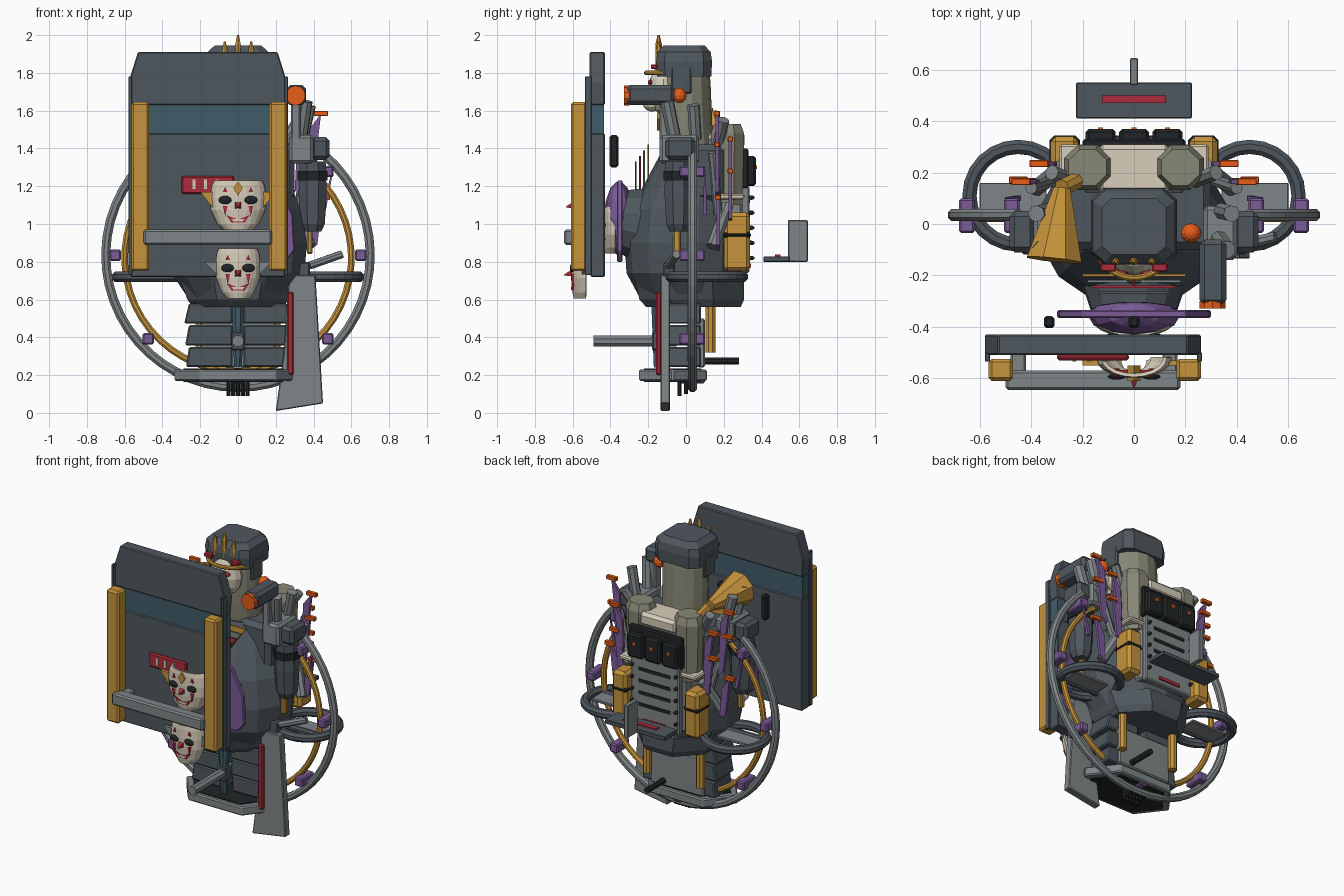
import bpy, bmesh
from math import sin, cos, pi, sqrt, radians
from mathutils import Vector

def col(name, r, g, b):
    m = bpy.data.materials.new(name)
    m.diffuse_color = ((r/255)**2.2, (g/255)**2.2, (b/255)**2.2, 1)
    return m
DARK = col("dark_steel", 80, 88, 94)
STEEL = col("steel", 126, 132, 134)
BLACK = col("black", 38, 41, 43)
GOLD = col("ochre", 196, 146, 62)
PURP = col("purple", 122, 92, 150)
BONE = col("bone", 214, 204, 184)
OLIVE = col("olive", 134, 134, 118)
RED = col("red", 172, 48, 62)
ORNG = col("orange", 230, 92, 30)
BLUE = col("window_blue", 66, 92, 104)

def make(name, verts, faces, mat, bevel=0):
    me = bpy.data.meshes.new(name)
    bm = bmesh.new()
    vs = [bm.verts.new(v) for v in verts]
    for f in faces:
        bm.faces.new([vs[i] for i in f])
    bmesh.ops.recalc_face_normals(bm, faces=bm.faces)
    bm.to_mesh(me); bm.free()
    me.materials.append(mat)
    o = bpy.data.objects.new(name, me)
    bpy.context.collection.objects.link(o)
    if bevel:
        b = o.modifiers.new("bevel", 'BEVEL'); b.width = bevel; b.segments = 1
    return o

def stack(name, rings, mat, bevel=0, closed=False):
    # skin a list of equal-sized point rings
    n, m = len(rings[0]), len(rings)
    f = [(i*n+j, i*n+(j+1) % n, (i+1) % m*n+(j+1) % n, (i+1) % m*n+j)
         for i in range(m if closed else m-1) for j in range(n)]
    if not closed:
        f += [tuple(range(n)), tuple(range((m-1)*n, m*n))]
    return make(name, [p for r in rings for p in r], f, mat, bevel)

def box(name, x0, x1, y0, y1, z0, z1, mat=STEEL, bevel=0.008):
    return stack(name, [[(x0, y0, z), (x1, y0, z), (x1, y1, z), (x0, y1, z)] for z in (z0, z1)], mat, bevel)

def prism(name, pts, y0, y1, mat=STEEL, bevel=0):
    return stack(name, [[(x, y, z) for x, z in pts] for y in (y0, y1)], mat, bevel)

def loft(name, levels, mat, n=12, cx=0):
    # levels: z, x radius, y radius, y centre
    return stack(name, [[(cx+rx*cos(2*pi*(k+.5)/n), cy+ry*sin(2*pi*(k+.5)/n), z) for k in range(n)]
                        for z, rx, ry, cy in levels], mat)

def rod(name, p, q, r, mat=STEEL, r2=None, n=8):
    p, q = Vector(p), Vector(q)
    rot = (q-p).to_track_quat('Z', 'Y')
    return stack(name, [[c+rot @ Vector((s*cos(2*pi*(k+.5)/n), s*sin(2*pi*(k+.5)/n), 0)) for k in range(n)]
                        for c, s in ((p, r), (q, r if r2 is None else r2))], mat)

def ball(name, c, r, mat):
    rings = [[(c[0]+r[0]*sin(a)*cos(2*pi*k/12), c[1]+r[1]*sin(a)*sin(2*pi*k/12), c[2]-r[2]*cos(a))
              for k in range(12)] for a in (.2, .6, 1.1, 1.57, 2.04, 2.54, 2.94)]
    return stack(name, rings, mat)

def hoop(name, c, r, t, mat, axis, a0=0, a1=360, n=40):
    # octagonal-section ring or arc, axis 'y' (upright) or 'z' (flat)
    full = a1-a0 == 360
    rings = []
    for i in range(n if full else n+1):
        a = radians(a0+(a1-a0)*i/n)
        ring = []
        for k in range(8):
            b = 2*pi*(k+.5)/8
            u, w = r+t*cos(b), t*sin(b)
            ring.append((c[0]+u*cos(a), c[1]+w, c[2]+u*sin(a)) if axis == 'y'
                        else (c[0]+u*cos(a), c[1]+u*sin(a), c[2]+w))
        rings.append(ring)
    return stack(name, rings, mat, closed=full)

def mask(tag, z, y, w, h, d):
    # curved face shell with painted features
    rows = [(-.5, .5), (-.38, .72), (-.1, .96), (.15, 1), (.38, .94), (.48, .85)]
    v = [(w*s*sin(a), y-d*(.6+.4*s)*cos(a), z+h*t) for t, s in rows for a in [pi*(k/10-.5) for k in range(11)]]
    f = [(i*11+j, i*11+j+1, i*11+12+j, i*11+11+j) for i in range(5) for j in range(10)]
    o = make(tag+"_shell", v, f, BONE)
    o.modifiers.new("thick", 'SOLIDIFY').thickness = .014
    fy = lambda x: y-d*sqrt(max(0, 1-(x/w)**2))
    for sx in (1, -1):
        x = sx*w*.45
        ball(tag+"_eye", (x, fy(x)-.002, z+.1*h), (.036, .012, .022), BLACK)
        for dz in (-.02, .26):
            prism(tag+"_tear", [(x-.012, z+dz*h), (x+.012, z+dz*h), (x, z+(dz-.2 if dz < 0 else dz+.1)*h)],
                  fy(x)-.004, fy(x)+.03, RED)
    prism(tag+"_mouth", [(-.06, z-.2*h), (0, z-.28*h), (.06, z-.2*h), (.035, z-.34*h), (-.035, z-.34*h)],
          y-d*.96, y-d*.6, RED)
    prism(tag+"_teeth", [(-.035, z-.27*h), (.035, z-.27*h), (.025, z-.32*h), (-.025, z-.32*h)], y-d*.99, y-d*.6, BONE)
    rod(tag+"_nose", (0, y-d+.01, z), (0, y-d-.035, z-.01), .026, RED, .004, 4)

# great shield on the front
prism("shield_lower", [(-.57, .72), (.25, .72), (.25, 1.48), (-.57, 1.48)], -.505, -.43, DARK, .006)
prism("shield_window", [(-.57, 1.48), (.25, 1.48), (.25, 1.63), (-.57, 1.63)], -.5, -.435, BLUE)
prism("shield_upper", [(-.57, 1.63), (.25, 1.63), (.26, 1.75), (.21, 1.91), (-.53, 1.91), (-.58, 1.75)], -.51, -.43, DARK, .006)
for x, e in ((-.52, -.57), (.21, .255)):
    box("shield_post", x-.045, x+.05, -.61, -.525, .75, 1.645, GOLD, .012)
    box("shield_edge_strip", e-.009, e+.009, -.535, -.5, .73, 1.78, DARK, .003)
box("shield_bar", -.5, .18, -.645, -.57, .89, .97, STEEL, .01)
for x in (-.45, .14):
    box("shield_bar_bracket", x-.03, x+.03, -.58, -.5, .9, .96)
box("shield_red_plate", -.3, -.02, -.53, -.505, 1.16, 1.255, RED)
for k in range(3):
    box("plate_slit", -.24+k*.06, -.225+k*.06, -.535, -.525, 1.185, 1.235, BONE, 0)
for x in (-.33, 0):
    box("shield_grip", x-.021, x+.021, -.405, -.358, 1.3, 1.47, BLACK, .01)

# masks on shield and round belly mask
mask("upper_mask", 1.1, -.52, .15, .27, .08)
mask("lower_mask", .74, -.53, .12, .27, .08)
prism("forehead_gem", [(-.025, 1.19), (0, 1.15), (.025, 1.19), (0, 1.225)], -.61, -.55, GOLD)
for s in (1, -1):
    prism("upper_mask_horn", [(s*.12, 1.07), (s*.2, 1.17), (s*.11, 1.17)], -.55, -.53, GOLD)
    prism("lower_mask_ear", [(s*.1, .72), (s*.18, .8), (s*.1, .8)], -.55, -.53, STEEL)
prism("belly_collar", [(-.25, .8), (.25, .8), (.3, .86), (.29, 1.05), (.2, 1.23), (-.2, 1.23), (-.29, 1.05), (-.3, .86)],
      -.365, -.335, PURP, .006)
rod("belly_mount", (0, -.34, 1.02), (0, -.25, 1.0), .17, DARK, .2, 12)
ball("belly_hood", (0, -.355, 1.03), (.18, .08, .195), PURP)
mask("belly_mask", .97, -.375, .16, .25, .065)

# pot-shaped body and chest
loft("body", [(.57, .2, .2, .02), (.62, .28, .27, .02), (.74, .36, .31, -.005), (.9, .375, .32, -.005),
              (1.08, .34, .29, 0), (1.25, .27, .22, .02), (1.4, .2, .15, .03)], DARK, 14)
loft("body_rim", [(.56, .26, .27, .04), (.6, .29, .3, .03), (.7, .33, .31, .02)], DARK, 8)
box("chest", -.3, .3, -.1, .2, 1.12, 1.42, DARK, .03)
for k in range(4):
    prism("ruff_plate", [(-.2+k*.02, 1.42-k*.03), (.2-k*.02, 1.42-k*.03), (0, 1.14)], -.205-k*.022, -.195-k*.022,
          (GOLD, STEEL, RED, DARK)[k])

# head, helmet, face and crown
loft("head", [(1.4, .145, .13, .02), (1.5, .15, .13, .01), (1.75, .15, .13, 0), (1.85, .14, .12, 0)], OLIVE, 14)
stack("helmet", [[(a*.168*k, -.01+b*.148*k, z) for a, b in
                  ((1, .7), (.7, 1), (-.7, 1), (-1, .7), (-1, -.7), (-.7, -1), (.7, -1), (1, -.7))]
                 for z, k in ((1.78, .97), (1.86, 1), (1.91, .95), (1.945, .74))], DARK)
ball("face", (0, -.12, 1.71), (.11, .08, .13), BONE)
ball("snout", (0, -.18, 1.64), (.055, .05, .045), BONE)
rod("face_nose", (0, -.19, 1.72), (0, -.24, 1.7), .022, RED, .005, 4)
hoop("brow_band", (0, -.06, 1.8), .15, .013, GOLD, 'z', 200, 340, 12)
for s in (1, -1):
    box("ear_flap", s*.155-.012, s*.155+.012, -.08, .03, 1.69, 1.83, DARK)
    ball("face_eye", (s*.05, -.19, 1.75), (.026, .012, .015), RED)
    box("eye_lamp", s*.1-.03, s*.1+.03, -.185, -.15, 1.82, 1.845, RED, .005)
for x, t in ((-.07, 1.965), (0, 2.0), (.07, 1.965)):
    rod("crown_spike_base", (x, -.145, 1.84), (x, -.145, t-.05), .016, GOLD, .017, 6)
    rod("crown_spike_tip", (x, -.145, t-.05), (x, -.145, t), .017, GOLD, .006, 6)

# scope on one shoulder, horn on the other
box("scope_body", .255, .36, -.315, -.06, 1.63, 1.735, DARK, .02)
rod("scope_lens", (.305, -.328, 1.68), (.305, -.3, 1.68), .053, ORNG, n=10)
ball("scope_lamp", (.222, -.035, 1.68), (.04, .038, .04), ORNG)
box("scope_stand", .28, .33, -.14, -.07, 1.42, 1.64, STEEL)
rod("signal_horn", (-.28, .14, 1.58), (-.31, -.14, 1.6), .035, GOLD, .115)
rod("horn_neck", (-.28, .14, 1.58), (-.22, .17, 1.5), .035, GOLD)

for s in (1, -1):
    # arms and shoulders
    box("shoulder_block", s*.33-.06, s*.33+.07, -.14, .07, 1.32, 1.47, STEEL, .015)
    box("shoulder_cap", s*.435-.05, s*.435+.05, -.11, .05, 1.34, 1.46, DARK, .02)
    loft("upper_arm", [(.96, .05, .05, -.04), (1.0, .07, .07, -.04), (1.16, .08, .08, -.04), (1.33, .075, .075, -.04)], DARK, 8, s*.395)
    loft("elbow_band", [(1.23, .086, .086, -.04), (1.28, .086, .086, -.04)], BLACK, 8, s*.395)
    box("arm_gold_clip", s*.38-.015, s*.38+.015, -.07, -.03, .84, .97, GOLD)
    rod("shoulder_pipe", (s*.33, -.06, 1.45), (s*.36, -.1, 1.65), .036)
    rod("shoulder_pipe_outer", (s*.34, .05, 1.45), (s*.38, .04, 1.63), .033)
    rod("shoulder_strut", (s*.24, .17, 1.42), (s*.32, .2, 1.55), .03)
    # back pillars and tanks
    loft("back_pillar", [(1.1, .085, .085, .22), (1.48, .1, .095, .22), (1.53, .08, .075, .22)], OLIVE, 8, s*.18)
    box("pillar_foot", s*.2-.09, s*.2+.09, .15, .31, 1.13, 1.16, BONE)
    box("gold_tank", s*.27-.055, s*.27+.055, .2, .34, .75, 1.06, GOLD, .02)
    box("tank_strap", s*.27-.059, s*.27+.059, .197, .344, .92, .965, BLACK, .018)
    rod("ring_strut", (s*.28, .22, 1.1), (s*.38, .14, .88), .034)
    rod("rack_post", (s*.31, .17, 1.05), (s*.4, .14, 1.38), .024)
    # fanned blades with bright tips
    for x, y, z in ((.44, .165, 1.585), (.43, .165, 1.42), (.37, .235, 1.28), (.37, .235, 1.45), (.45, .17, 1.14)):
        prism("blade", [(s*(x-.07), z-.28), (s*(x-.03), z-.25), (s*x, z), (s*(x-.06), z-.08)], y-.009, y+.009, PURP)
        box("blade_tip", s*x-.037, s*x+.037, y-.014, y+.014, z-.013, z+.013, ORNG, .003)
    rod("thin_blade", (s*.45, .1, 1.05), (s*.5, .1, 1.28), .015, PURP, .005, 4)
    # flat side hoops with spokes and plate
    hoop("side_hoop", (s*.45, .11, .72), .19, .03, DARK, 'z', n=24)
    rod("hoop_spoke", (s*.27, .03, .715), (s*.64, .03, .715), .02, DARK)
    box("hoop_plate", s*.47-.13, s*.47+.13, .03, .16, .705, .722, STEEL, .003)
    # legs
    for k in range(3):
        a, b = s*.03, s*(.285-.005*k)
        prism("leg_segment", [(a, .58-.115*k), (s*.26, .58-.115*k), (b, .472-.115*k), (a, .472-.115*k)], -.13+.01*k, .08, DARK, .008)
    rod("gold_peg", (s*.2, .13, .32), (s*.2, .13, .6), .028, GOLD)
rod("rear_foot_bar", (.1, 0, .275), (.1, .28, .275), .02, BLACK)

# upright wheel: outer tube, inner ochre tube, purple clamps
hoop("outer_wheel", (0, .035, .835), .7, .026, STEEL, 'y', 130, 410)
hoop("inner_wheel", (0, .025, .82), .6, .019, GOLD, 'y', 125, 415)
for a in (0, 43, 137, 180, 223, 270, 317):
    x, z = .65*cos(radians(a)), .835+.65*sin(radians(a))
    box("wheel_clamp", x-.03, x+.03, -.035, .1, z-.03, z+.03, PURP)

# base, keel and front ram
def hexring(k, z):
    return [(x*k, -.07+(y+.07)*k, z) for x, y in ((-.34, -.07), (-.2, -.25), (.2, -.25), (.34, -.07), (.2, .11), (-.2, .11))]
stack("base_plate", [hexring(1, .17), hexring(1, .23)], STEEL, .008)
stack("base_inlay", [hexring(.85, .164), hexring(.85, .236)], BLACK)
box("leg_back_panel", -.2, .2, .06, .1, .24, .5, STEEL)
rod("front_ram", (0, -.49, .38), (0, -.05, .38), .031)
rod("ram_piston", (0, -.15, .24), (0, -.15, .57), .022, BLUE, .036)
box("piston_clamp", -.035, .035, -.18, -.12, .33, .43, DARK)
for x in (-.05, -.025, 0, .025, .05):
    for y, z in ((-.035, .09), (0, .1), (.035, .11)):
        rod("bristle", (x, y, .18), (x, y, z), .012, BLACK)

# hanging cleaver
prism("cleaver", [(.2, .01), (.45, .05), (.41, .73), (.27, .73), (.24, .3)], -.135, -.085, STEEL, .005)
box("cleaver_red_edge", .26, .295, -.16, -.13, .2, .64, RED)
rod("cleaver_handle", (.38, -.09, .78), (.55, -.05, .84), .022)
box("cleaver_mount", .3, .38, -.12, -.06, .7, .8, DARK)

# backpack
box("pack_core", -.2, .2, .12, .3, .75, 1.46, STEEL, .015)
box("pack_top", -.14, .14, .12, .31, 1.4, 1.49, BONE, .02)
box("grille_panel", -.18, .18, .29, .335, .74, 1.2, STEEL)
for k in range(4):
    box("grille_slot", -.12, .12, .33, .34, .87+k*.08, .892+k*.08, BLACK, 0)
for k in range(5):
    for s in (1, -1):
        ball("pack_rivet", (s*.165, .345, .82+k*.08), (.012, .018, .012), BLACK)
box("pack_red_slot", -.08, .08, .33, .345, .77, .79, RED, 0)
box("battery_tray", -.2, .2, .28, .33, 1.19, 1.4, BLACK)
for x in (-.13, 0, .13):
    box("battery", x-.058, x+.058, .3, .37, 1.2, 1.36, BLACK, .012)
    box("battery_lamp", x-.01, x+.01, .365, .376, 1.29, 1.31, ORNG, 0)

# detached rear shelf with fin
box("rear_shelf", -.225, .225, .41, .55, .8, .828, DARK, .004)
box("shelf_red_strip", -.125, .125, .47, .5, .825, .838, RED, 0)
box("shelf_fin", -.016, .016, .54, .645, .8, 1.02, STEEL, .004)
